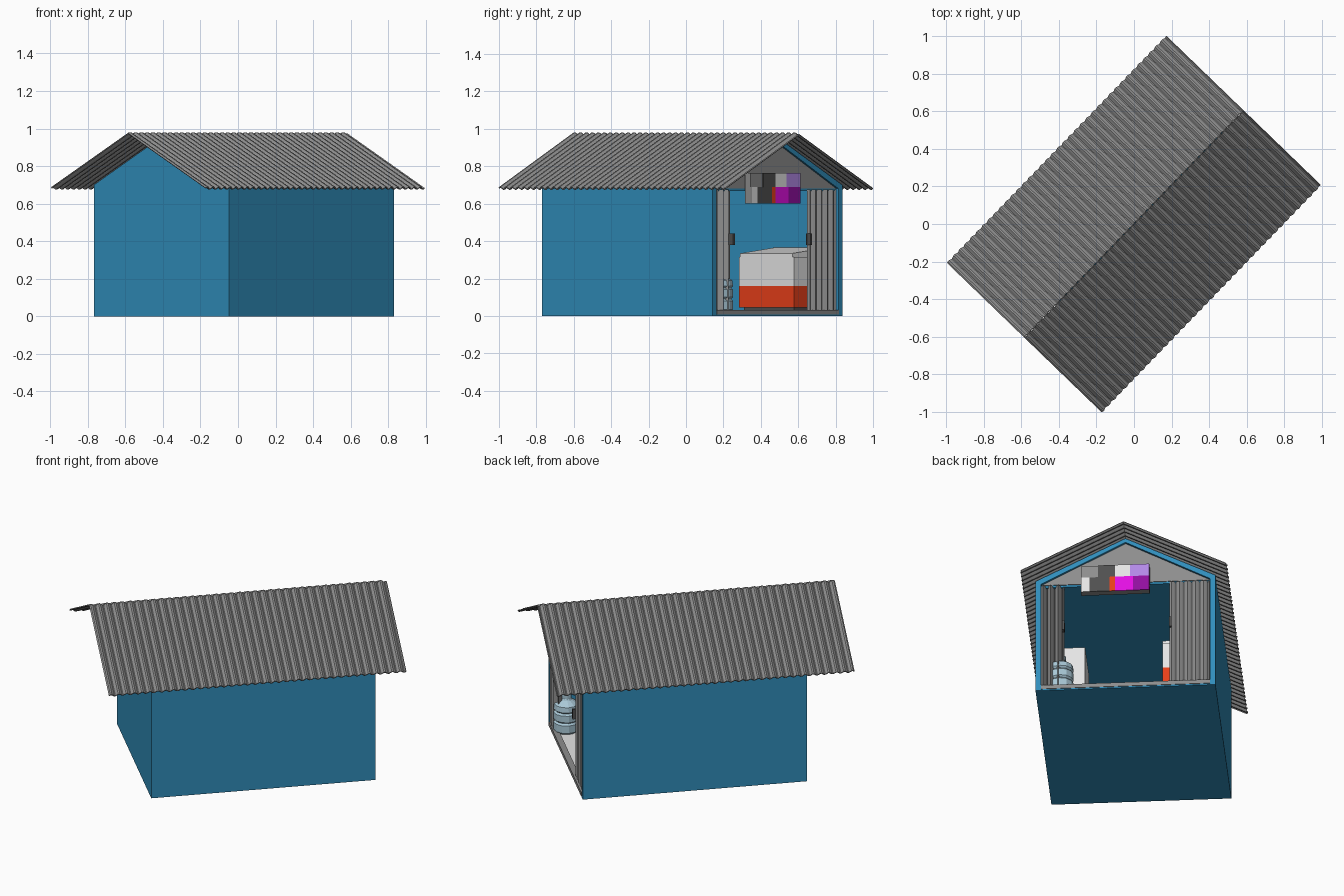
import bpy, bmesh, math
from mathutils import Vector

if "Cube" in bpy.data.objects:
    bpy.data.objects.remove(bpy.data.objects["Cube"])

# Local frame: x along the ridge (open end at +x), y across; everything is turned about z
TURN = math.radians(46)

def mat(name, *c):
    m = bpy.data.materials.new(name)
    m.diffuse_color = (*c, 1)
    m.use_nodes = True
    m.node_tree.nodes["Principled BSDF"].inputs["Base Color"].default_value = m.diffuse_color
    return m

BLUE = mat("wall blue", 0.03, 0.27, 0.50)
GREY = mat("sheet grey", 0.27, 0.27, 0.27)
WHITE = mat("white", 0.78, 0.78, 0.78)
ORANGE = mat("orange", 0.80, 0.05, 0.01)
MAGENTA = mat("magenta", 0.76, 0.005, 0.76)
PURPLE = mat("purple", 0.28, 0.005, 0.35)
LAVENDER = mat("lavender", 0.45, 0.25, 0.80)
DARK = mat("dark grey", 0.08, 0.08, 0.08)
WATER = mat("bottle blue", 0.40, 0.58, 0.68)

def finish(name, bm, m):
    bmesh.ops.recalc_face_normals(bm, faces=bm.faces)
    me = bpy.data.meshes.new(name)
    bm.to_mesh(me)
    bm.free()
    me.materials.append(m)
    ob = bpy.data.objects.new(name, me)
    ob.rotation_euler.z = TURN
    bpy.context.collection.objects.link(ob)
    return ob

def extrude(name, pts, vec, m):
    bm = bmesh.new()
    f = bm.faces.new([bm.verts.new(p) for p in pts])
    r = bmesh.ops.extrude_face_region(bm, geom=[f])
    vs = [g for g in r["geom"] if isinstance(g, bmesh.types.BMVert)]
    bmesh.ops.translate(bm, verts=vs, vec=Vector(vec))
    # the starting face stays in place as the closing cap
    return finish(name, bm, m)

def box(name, x0, x1, y0, y1, z0, z1, m):
    return extrude(name, [(x0, y0, z0), (x1, y0, z0), (x1, y1, z0), (x0, y1, z0)], (0, 0, z1 - z0), m)

def profile(name, yz, x0, x1, m):
    return extrude(name, [(x0, y, z) for y, z in yz], (x1 - x0, 0, 0), m)

def sheet(name, start, along, wave, down, waves, steps, m, thick=0.006):
    """Corrugated sheet: ripples by 'wave' while running 'along', swept by 'down'."""
    bm = bmesh.new()
    n = waves * steps
    rows = []
    for i in range(n + 1):
        p = Vector(start) + Vector(along) * (i / n) + Vector(wave) * math.sin(2 * math.pi * i / steps)
        rows.append((bm.verts.new(p), bm.verts.new(p + Vector(down))))
    for a, b in zip(rows, rows[1:]):
        bm.faces.new((a[0], b[0], b[1], a[1]))
    ob = finish(name, bm, m)
    s = ob.modifiers.new("thickness", "SOLIDIFY")
    s.thickness = thick
    s.offset = 0
    return ob

def lathe(name, cx, cy, prof, sides, m):
    bm = bmesh.new()
    rings = [[bm.verts.new((cx + r * math.cos(2 * math.pi * k / sides),
                            cy + r * math.sin(2 * math.pi * k / sides), z))
              for k in range(sides)] for r, z in prof]
    for a, b in zip(rings, rings[1:]):
        for k in range(sides):
            j = (k + 1) % sides
            bm.faces.new((a[k], a[j], b[j], b[k]))
    bm.faces.new(rings[0])
    bm.faces.new(rings[-1])
    return finish(name, bm, m)

# Shell: base, walls, ceiling
X0, X1, W, T, H = -0.587, 0.68, 0.5, 0.03, 0.68
box("base", X0, X1, -W, W, 0, 0.012, BLUE)
for side, s in (("left", 1), ("right", -1)):
    a, b = sorted((s * W, s * (W - T)))
    box(side + "_wall", X0, X1, a, b, 0.012, H, BLUE)
box("back_wall", X0, X0 + T, -W + T, W - T, 0.012, H, BLUE)
box("ceiling", X0 + T, X1 - 0.02, -W + T, W - T, H - 0.012, H, BLUE)
box("floor", X0 + T, X1 - 0.03, -W + T, W - T, 0.012, 0.022, WHITE)
box("sill", X1 - 0.03, X1 + 0.004, -W + T, W - T, 0.008, 0.032, GREY)

# Gables and roof lining
profile("roof_lining", [(-W, H), (-W, 0.70), (0, 0.955), (W, 0.70), (W, H),
                        (W - T, H), (0, 0.93), (-W + T, H)], X0, X1, BLUE)
tri = [(-W + T, H), (W - T, H), (0, 0.93)]
profile("back_gable", tri, X0, X0 + T, BLUE)
profile("front_gable", tri, X1 - 0.03, X1 - 0.015, GREY)

# Corrugated roof
L, RW, RZ, DROP = 0.839, 0.571, 0.972, 0.290
k = math.hypot(RW, DROP)
for side, s in (("left", 1), ("right", -1)):
    sheet("roof_" + side, (-L, 0, RZ), (2 * L, 0, 0), (0, s * 0.007 * DROP / k, 0.007 * RW / k),
          (0, s * RW, -DROP), 38, 6, GREY)

# Folding shutters at the open end
sheet("right_shutter", (0.655, -0.468, 0.02), (0, 0.125, 0), (0.02, 0, 0), (0, 0, 0.655), 3, 4, GREY, 0.008)
sheet("left_shutter", (0.662, 0.245, 0.02), (0, 0.222, 0), (0.008, 0, 0), (0, 0, 0.655), 5, 4, GREY, 0.008)
for y in (-0.345, 0.25):
    box("shutter_handle", 0.655, 0.69, y - 0.006, y + 0.006, 0.38, 0.44, DARK)

# Hanging sign with painted patches: (from, to, colour) across each row
SY, SW = -0.245, 0.38
box("sign", 0.675, 0.715, SY, SY + SW, 0.60, 0.765, GREY)
rows = {
    (0.69, 0.765): [(0.25, 0.50, DARK), (0.50, 0.72, WHITE), (0.72, 1, LAVENDER)],
    (0.60, 0.69): [(0, 0.13, WHITE), (0.13, 0.42, DARK), (0.42, 0.50, ORANGE),
                   (0.50, 0.76, MAGENTA), (0.76, 1, PURPLE)],
}
for (z0, z1), patches in rows.items():
    for a, b, m in patches:
        box("sign_patch", 0.715, 0.72, SY + a * SW, SY + b * SW, z0, z1, m)

# Chest freezer: orange below, white above, sloping lid
box("freezer_base", 0.20, 0.61, 0.20, 0.46, 0.045, 0.16, ORANGE)
box("freezer_top", 0.20, 0.61, 0.20, 0.46, 0.16, 0.315, WHITE)
profile("freezer_lid", [(0.20, 0.315), (0.46, 0.315), (0.46, 0.365), (0.20, 0.335)], 0.21, 0.60, WHITE)
box("freezer_plinth", 0.22, 0.59, 0.22, 0.45, 0.022, 0.045, DARK)

# White cabinet by the other wall
box("cabinet", 0.15, 0.45, -0.465, -0.24, 0.022, 0.40, WHITE)

# Ribbed water bottle
lathe("water_bottle", 0.605, -0.365,
      [(0.06, 0.022), (0.072, 0.035), (0.072, 0.08), (0.062, 0.09), (0.072, 0.10), (0.072, 0.14),
       (0.062, 0.15), (0.072, 0.16), (0.068, 0.19), (0.03, 0.215), (0.025, 0.225)], 12, WATER)
lathe("bottle_cap", 0.605, -0.365, [(0.03, 0.225), (0.03, 0.25)], 12, WATER)
